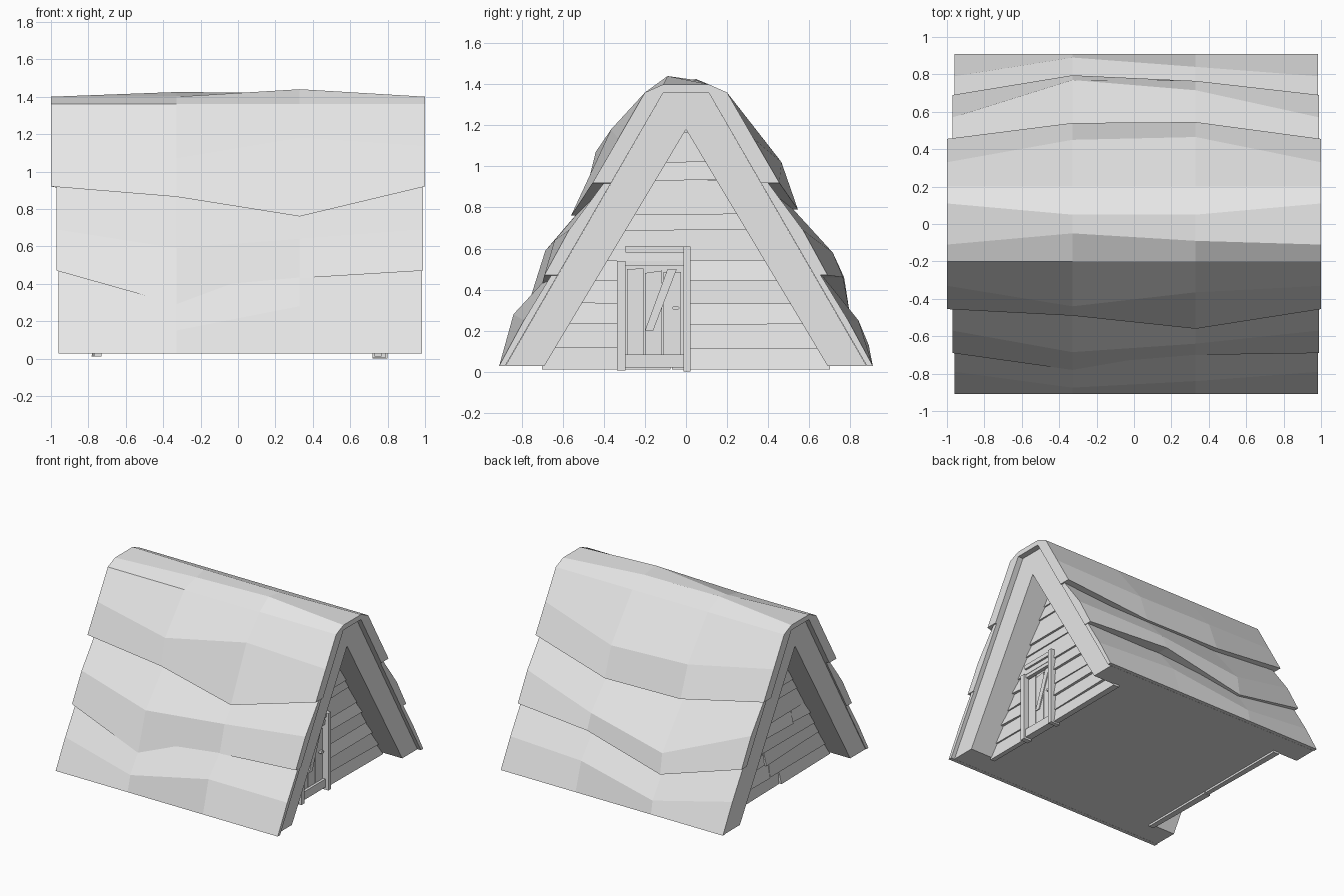
import bpy, bmesh, random
from mathutils import Vector

random.seed(4)
if "Cube" in bpy.data.objects:
    bpy.data.objects.remove(bpy.data.objects["Cube"], do_unlink=True)

COLOUR = (0.8, 0.8, 0.8, 1)
grey = bpy.data.materials.new("pale_grey")
grey.use_nodes = True
grey.diffuse_color = COLOUR
grey.node_tree.nodes["Principled BSDF"].inputs["Base Color"].default_value = COLOUR


def loft(name, sections):
    """Closed solid through a row of matching rings of (x, y, z) points."""
    bm = bmesh.new()
    rings = [[bm.verts.new(p) for p in ring] for ring in sections]
    n = len(rings[0])
    for a, b in zip(rings, rings[1:]):
        for i in range(n):
            j = (i + 1) % n
            bm.faces.new((a[i], a[j], b[j], b[i]))
    bm.faces.new(rings[0])
    bm.faces.new(rings[-1])
    bmesh.ops.recalc_face_normals(bm, faces=bm.faces)
    mesh = bpy.data.meshes.new(name)
    bm.to_mesh(mesh)
    bm.free()
    mesh.materials.append(grey)
    ob = bpy.data.objects.new(name, mesh)
    bpy.context.collection.objects.link(ob)
    return ob


def prism(name, profile, x0, x1):
    """Side profile of (y, z) points pushed along x."""
    return loft(name, [[(x, y, z) for y, z in profile] for x in (x0, x1)])


def box(name, x0, x1, y0, y1, z0, z1):
    return prism(name, [(y0, z0), (y1, z0), (y1, z1), (y0, z1)], x0, x1)


def rafter_y(z):
    """Half width of the frame's outer slope at height z."""
    return 0.88 - (z - 0.03) * 0.77 / 1.33


# Solid core under the roof
prism("hut_core", [(-0.88, 0.028), (0.88, 0.028), (0.1, 1.35), (-0.1, 1.35)], -0.74, 0.74)

# Top roof course, bent over the ridge: (middle, lower edge) for each side
ENDS = ((0.33, 1.135), (0.455, 0.92))
top_course = [
    (-1.0, ENDS, (-0.11, 1.40), (0.11, 1.40), ENDS),
    (-0.33, ((0.44, 1.07), (0.49, 0.865)), (-0.05, 1.40), (0.05, 1.425), ((0.45, 1.04), (0.54, 0.80))),
    (0.33, ((0.365, 1.18), (0.56, 0.76)), (-0.09, 1.44), (0.05, 1.42), ((0.465, 1.02), (0.545, 0.79))),
    (1.0, ENDS, (-0.11, 1.40), (0.11, 1.40), ENDS),
]
rings = []
for x, front, ridge_f, ridge_b, back in top_course:
    right = [(-rafter_y(front[1][1]), front[1][1])] + [(-y, z) for y, z in reversed(front)]
    left = list(back) + [(rafter_y(back[1][1]), back[1][1])]
    ring = right + [(-0.2, 1.36), ridge_f, ridge_b, (0.2, 1.36)] + left
    ring += [(0.11, 1.36), (-0.11, 1.36)]
    rings.append([(x, y, z) for y, z in ring])
loft("roof_top_course", rings)


# Lower roof courses: start height, then (middle, lower edge) per column
def course(name, side, x0, x1, z_top, columns):
    rings = []
    for x, (mid, low) in zip((x0, -0.33, 0.33, x1), columns):
        inner = min(rafter_y(low[1]), low[0] - 0.02)
        ring = [(rafter_y(z_top) + 0.03, z_top), mid, low, (inner, low[1]), (rafter_y(z_top), z_top)]
        rings.append([(x, side * y, z) for y, z in ring])
    loft(name, rings)


MID_END = ((0.57, 0.69), (0.69, 0.47))
LOW_END = ((0.79, 0.25), (0.91, 0.028))
course("roof_middle_course_front", -1, -0.97, 0.99, 0.95,
       [MID_END, ((0.685, 0.59), (0.78, 0.29)), ((0.64, 0.64), (0.70, 0.43)), MID_END])
course("roof_middle_course_back", 1, -0.97, 0.99, 0.95,
       [MID_END, ((0.77, 0.46), (0.795, 0.30)), ((0.715, 0.58), (0.765, 0.46)), MID_END])
course("roof_bottom_course_front", -1, -0.96, 0.985, 0.5,
       [LOW_END, ((0.875, 0.15), LOW_END[1]), ((0.84, 0.28), LOW_END[1]), LOW_END])
course("roof_bottom_course_back", 1, -0.96, 0.985, 0.5,
       [LOW_END, ((0.89, 0.13), LOW_END[1]), ((0.84, 0.25), LOW_END[1]), LOW_END])

# A-frame beams at both ends
for end, end_name in ((1, "left"), (-1, "right")):
    for side, side_name in ((1, "back"), (-1, "front")):
        profile = [(0.88, 0.028), (0.69, 0.028), (0, 1.18), (0, 1.36), (0.11, 1.36)]
        prism(f"{end_name}_{side_name}_beam", [(side * y, z) for y, z in profile],
              end * 0.73, end * 0.955)


# Overlapping wall planks, thicker along the bottom edge
def plank(name, end, y0, y1, z0, z1):
    rings = []
    for y in (y0, y1):
        zb = z0 + random.uniform(-0.006, 0.006) * (z0 > 0.02)
        out = random.uniform(0.765, 0.785)
        rings.append([(end * 0.73, y, zb), (end * out, y, zb),
                      (end * 0.758, y, z1 + 0.005), (end * 0.73, y, z1 + 0.005)])
    loft(name, rings)


LEVELS = [0.012, 0.115, 0.23, 0.33, 0.44, 0.54, 0.69, 0.77, 0.93, 1.02, 1.16]
for end, end_name in ((1, "left"), (-1, "right")):
    for i, (z0, z1) in enumerate(zip(LEVELS, LEVELS[1:])):
        w = 0.69 * (1.18 - z0) / 1.15
        if end == 1 and z1 < 0.55:
            spans = [(-w, -0.3), (0.0, w)]          # leave the doorway open
        elif z1 < 0.55:
            cut = random.uniform(-0.25, 0.25)       # staggered joints
            spans = [(-w, cut - 0.004), (cut + 0.004, w)]
        else:
            spans = [(-w, w)]
        for j, (a, b) in enumerate(spans):
            plank(f"{end_name}_wall_plank_{i}_{j}", end, a, b, z0, z1)

# Doorway
box("door_post_front", 0.72, 0.79, -0.335, -0.295, 0.005, 0.54)
box("door_post_back", 0.72, 0.80, -0.012, 0.022, 0.0, 0.61)
box("door_lintel", 0.72, 0.785, -0.295, -0.012, 0.58, 0.612)
box("door_header", 0.72, 0.77, -0.295, -0.012, 0.515, 0.575)
box("door_sill", 0.72, 0.775, -0.295, -0.012, 0.02, 0.085)

# Door boards with worn ends, a slanted brace and a handle
edges = [-0.288, -0.2, -0.11, -0.018]
for i, (a, b) in enumerate(zip(edges, edges[1:])):
    t0, t1 = random.uniform(0.48, 0.505), random.uniform(0.48, 0.505)
    prism(f"door_board_{i}", [(a, 0.07), (b - 0.006, 0.07), (b - 0.006, t0), (a, t1)], 0.73, 0.755)
prism("door_brace", [(-0.2, 0.2), (-0.16, 0.2), (-0.045, 0.5), (-0.09, 0.5)], 0.74, 0.763)
prism("door_handle", [(-0.07, 0.31), (-0.06, 0.32), (-0.04, 0.32),
                      (-0.03, 0.31), (-0.04, 0.3), (-0.06, 0.3)], 0.74, 0.775)
